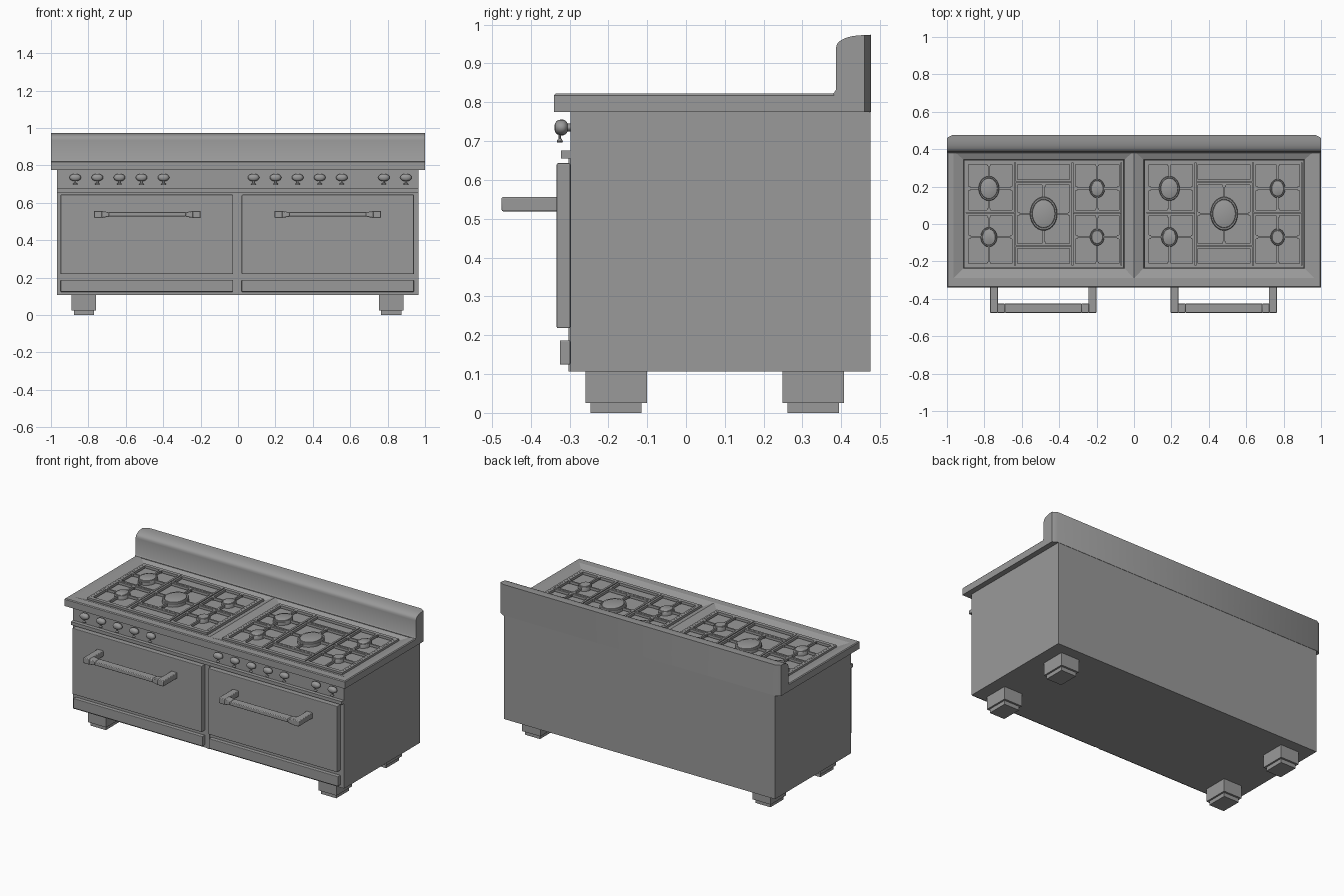
import bpy, bmesh, math
from mathutils import Matrix, Vector

cube = bpy.data.objects.get("Cube")
if cube:
    bpy.data.objects.remove(cube, do_unlink=True)

steel = bpy.data.materials.new("grey steel")
steel.use_nodes = True
GREY = (0.32, 0.32, 0.32, 1)
steel.diffuse_color = GREY
steel.node_tree.nodes["Principled BSDF"].inputs["Base Color"].default_value = GREY


def finish(bm, name, smooth=False, bevel=0):
    bmesh.ops.recalc_face_normals(bm, faces=bm.faces)
    mesh = bpy.data.meshes.new(name)
    bm.to_mesh(mesh)
    bm.free()
    mesh.materials.append(steel)
    ob = bpy.data.objects.new(name, mesh)
    bpy.context.collection.objects.link(ob)
    if bevel:
        mod = ob.modifiers.new("soft edges", "BEVEL")
        mod.width, mod.segments = bevel, 2
    if smooth:
        bpy.ops.object.select_all(action="DESELECT")
        ob.select_set(True)
        bpy.context.view_layer.objects.active = ob
        bpy.ops.object.shade_smooth_by_angle(angle=math.radians(35))
    return ob


def add_box(bm, x0, x1, y0, y1, z0, z1):
    size = Matrix.Diagonal((x1 - x0, y1 - y0, z1 - z0, 1))
    mid = Matrix.Translation(((x0 + x1) / 2, (y0 + y1) / 2, (z0 + z1) / 2))
    bmesh.ops.create_cube(bm, size=1, matrix=mid @ size)


def box(name, *bounds, bevel=0):
    bm = bmesh.new()
    add_box(bm, *bounds)
    return finish(bm, name, bevel=bevel)


def lathe(bm, profile, origin, sx=1, sy=1, axis="Z", steps=28):
    """Stack rings of (radius, height) along an axis and cap both ends."""
    rings = []
    for r, h in profile:
        ring = []
        for i in range(steps):
            a = math.tau * i / steps
            u, v = r * sx * math.cos(a), r * sy * math.sin(a)
            p = (u, v, h) if axis == "Z" else (u, -h, v)
            ring.append(bm.verts.new(Vector(origin) + Vector(p)))
        rings.append(ring)
    for a, b in zip(rings, rings[1:]):
        for i in range(steps):
            j = (i + 1) % steps
            bm.faces.new((a[i], a[j], b[j], b[i]))
    bm.faces.new(rings[0])
    bm.faces.new(rings[-1])


# Cabinet, trim strip and centre post
box("cabinet", -0.967, 0.965, -0.298, 0.475, 0.107, 0.775)
box("trim_strip", -0.967, 0.965, -0.322, -0.298, 0.655, 0.676)
box("centre_post", -0.008, 0.008, -0.302, -0.298, 0.107, 0.655)

# Feet, each a block on a smaller pad
for side, x in (("right", -0.824), ("left", 0.819)):
    for end, y in (("front", -0.18), ("back", 0.328)):
        bm = bmesh.new()
        add_box(bm, x - 0.065, x + 0.065, y - 0.079, y + 0.079, 0.025, 0.107)
        add_box(bm, x - 0.054, x + 0.054, y - 0.066, y + 0.066, 0, 0.025)
        finish(bm, f"{end}_{side}_foot")

# Doors, drawers and handles
for side, x0, x1, hx in (("right", -0.948, -0.026, -0.485), ("left", 0.02, 0.94, 0.48)):
    box(f"{side}_door", x0, x1, -0.333, -0.298, 0.218, 0.643, bevel=0.003)
    box(f"{side}_drawer", x0, x1, -0.325, -0.298, 0.124, 0.187, bevel=0.003)
    bm = bmesh.new()
    for s in (-1, 1):
        a, b = sorted((hx + s * 0.285, hx + s * 0.242))
        add_box(bm, a, b, -0.475, -0.33, 0.519, 0.556)
        # Tapering end of the bar
        a, b = sorted((hx + s * 0.245, hx + s * 0.205))
        add_box(bm, a, b, -0.475, -0.425, 0.519, 0.556)
        bm.verts.ensure_lookup_table()
        for v in bm.verts[-8:]:
            if abs(v.co.x - hx) < 0.22:
                v.co.z = 0.538 + (v.co.z - 0.538) * 0.65
    add_box(bm, hx - 0.206, hx + 0.206, -0.475, -0.425, 0.526, 0.55)
    finish(bm, f"{side}_door_handle", bevel=0.004, smooth=True)

# Knobs with a small pointer underneath
KNOB = [(0.016, 0), (0.016, 0.007), (0.026, 0.011), (0.031, 0.018),
        (0.031, 0.026), (0.027, 0.034), (0.018, 0.039), (0.006, 0.041)]
POINTER = [(0.011, 0), (0.013, 0.003), (0.011, 0.006), (0.005, 0.01), (0.005, 0.025)]
groups = ((-0.87, 5), (0.083, 5), (0.78, 2))
for n, x in enumerate(start + i * 0.118 for start, count in groups for i in range(count)):
    bm = bmesh.new()
    lathe(bm, KNOB, (x, -0.298, 0.735), sy=0.65, axis="Y", steps=20)
    lathe(bm, POINTER, (x, -0.325, 0.697), sy=0.6, steps=12)
    finish(bm, f"knob_{n + 1}", smooth=True)

# Worktop: slab with two sunken wells sloping down from the rim
bm = bmesh.new()
add_box(bm, -1, 1, -0.34, 0.46, 0.775, 0.787)


def rect(x0, x1, y0, y1, z):
    return [bm.verts.new(p) for p in
            ((x0, y0, z), (x1, y0, z), (x1, y1, z), (x0, y1, z))]


def bridge(a, b, skip=()):
    for i in range(4):
        if i not in skip:
            j = (i + 1) % 4
            bm.faces.new((a[i], a[j], b[j], b[i]))


for s in (-1, 1):
    loops = [rect(0, s, -0.34, 0.46, 0.787), rect(0, s, -0.34, 0.46, 0.818),
             rect(0, s * 0.995, -0.335, 0.46, 0.823),
             rect(0, s * 0.965, -0.29, 0.39, 0.823),
             rect(s * 0.05, s * 0.912, -0.238, 0.345, 0.803),
             rect(s * 0.055, s * 0.907, -0.233, 0.34, 0.793)]
    for k, (a, b) in enumerate(zip(loops, loops[1:])):
        bridge(a, b, skip=(3,) if k < 3 else ())
    bm.faces.new(loops[-1])
bmesh.ops.remove_doubles(bm, verts=bm.verts, dist=0.0001)
finish(bm, "worktop")

# Backguard: rounded profile swept across, back corners chamfered
profile = [(0.46, 0.775), (0.39, 0.775), (0.38, 0.823), (0.386, 0.832), (0.386, 0.935)]
for i in range(1, 9):
    a = math.pi / 2 * i / 8
    profile.append((0.46 - 0.074 * math.cos(a), 0.935 + 0.038 * math.sin(a) ** 0.75))
bm = bmesh.new()
ends = [[bm.verts.new((x, y, z)) for y, z in profile] for x in (-1, 1)]
back = [[bm.verts.new((x, 0.477, z)) for z in (0.775, 0.974)] for x in (-0.97, 0.97)]
for e, b in zip(ends, back):
    bm.faces.new(e)
    bm.faces.new((e[0], e[-1], b[1], b[0]))
for i in range(len(profile) - 1):
    bm.faces.new((ends[0][i], ends[0][i + 1], ends[1][i + 1], ends[1][i]))
bm.faces.new((back[0][0], back[0][1], back[1][1], back[1][0]))
for k, j in ((0, 0), (-1, 1)):
    bm.faces.new((ends[0][k], ends[1][k], back[1][j], back[0][j]))
finish(bm, "backguard", smooth=True)

# Burners and grates, repeated over both wells
BURNERS = [(-0.293, 0.19, 0.055, 0.066), (-0.293, -0.07, 0.044, 0.052),
           (0, 0.055, 0.073, 0.09),
           (0.286, 0.19, 0.041, 0.05), (0.286, -0.07, 0.038, 0.045)]
CAP = [(1, 0.79), (1, 0.813), (0.95, 0.817), (0.86, 0.817), (0.84, 0.813),
       (0.82, 0.819), (0.76, 0.821)]
Y0, Y1, MID = -0.218, 0.325, 0.06
COLUMNS = ((-0.408, -0.162), (-0.145, 0.145), (0.164, 0.408))
W, Z0, Z1 = 0.006, 0.798, 0.814


def frame(bm, x0, x1, y0, y1):
    """Rectangular ring of bars."""
    for x in (x0, x1):
        add_box(bm, x - W, x + W, y0 - W, y1 + W, Z0, Z1)
    for y in (y0, y1):
        add_box(bm, x0 + W, x1 - W, y - W, y + W, Z0, Z1)


def fingers(bm, x0, x1, y0, y1, burner):
    """Four bars reaching from the frame to the burner, wider at the frame."""
    bx, by, rx, ry = burner
    t = 0.005
    for a, b, s in ((x0, bx - rx * 0.92, 1), (x1, bx + rx * 0.92, -1)):
        add_box(bm, min(a, b), max(a, b), by - t, by + t, Z0, Z1)
        c = a + s * 0.016
        add_box(bm, min(a, c), max(a, c), by - 2 * t, by + 2 * t, Z0, Z1 - 0.001)
    for a, b, s in ((y0, by - ry * 0.92, 1), (y1, by + ry * 0.92, -1)):
        add_box(bm, bx - t, bx + t, min(a, b), max(a, b), Z0, Z1)
        c = a + s * 0.016
        add_box(bm, bx - 2 * t, bx + 2 * t, min(a, c), max(a, c), Z0, Z1 - 0.001)


for side, cx in (("right", -0.483), ("left", 0.482)):
    bm = bmesh.new()
    frame(bm, -0.421, 0.421, -0.229, 0.336)
    for col, (x0, x1) in enumerate(COLUMNS):
        if col == 1:
            cells = ((Y0, -0.125, None), (-0.11, 0.215, 2), (0.232, Y1, None))
        else:
            first = 0 if col == 0 else 3
            cells = ((MID + 0.008, Y1, first), (Y0, MID - 0.008, first + 1))
        for y0, y1, b in cells:
            frame(bm, x0, x1, y0, y1)
            if b is not None:
                fingers(bm, x0, x1, y0, y1, BURNERS[b])
    bmesh.ops.translate(bm, verts=bm.verts, vec=(cx, 0, 0))
    finish(bm, f"{side}_grate")
    for n, (x, y, rx, ry) in enumerate(BURNERS):
        bm = bmesh.new()
        lathe(bm, CAP, (cx + x, y, 0), rx, ry)
        finish(bm, f"{side}_burner_{n + 1}", smooth=True)
